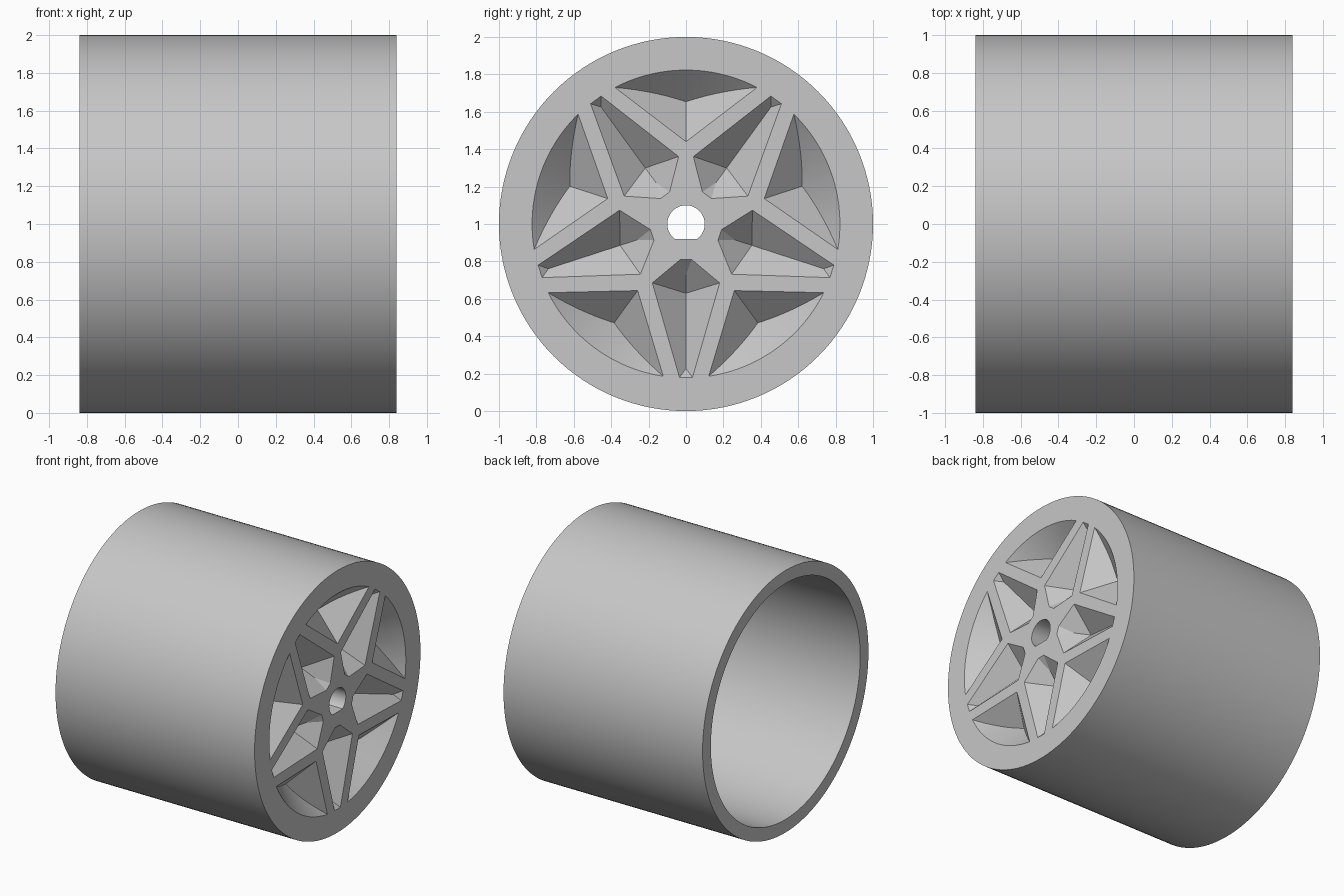
import bpy, bmesh
from math import sin, cos, tau, radians, hypot
from mathutils import Vector, Matrix

default_cube = bpy.data.objects.get("Cube")
if default_cube:
    bpy.data.objects.remove(default_cube, do_unlink=True)

FACE = 0.84          # x of the spoked face
PLATE = 0.2          # thickness of the spoked plate
OUTER, INNER = 1.0, 0.9
AXIS_Z = 1.0

grey = bpy.data.materials.new("light_grey")
grey.use_nodes = True
grey.diffuse_color = (0.57, 0.57, 0.57, 1)
grey.node_tree.nodes["Principled BSDF"].inputs["Base Color"].default_value = grey.diffuse_color


def make_object(name, bm):
    bmesh.ops.recalc_face_normals(bm, faces=bm.faces[:])
    mesh = bpy.data.meshes.new(name)
    bm.to_mesh(mesh)
    bm.free()
    obj = bpy.data.objects.new(name, mesh)
    obj.location.z = AXIS_Z
    bpy.context.collection.objects.link(obj)
    mesh.materials.append(grey)
    return obj


def add_pocket(target, outline, turn):
    """Pit with 45 degree walls that run in from a convex (y, z) outline."""
    bm = bmesh.new()
    size = Matrix.Diagonal((0.51, 4, 4, 1))
    bmesh.ops.create_cube(bm, size=1, matrix=Matrix.Translation((FACE - 0.245, 0, 0)) @ size)
    for (y0, z0), (y1, z1) in zip(outline, outline[1:] + outline[:1]):
        length = hypot(y1 - y0, z1 - z0)
        inward = Vector((1, (z0 - z1) / length, (y1 - y0) / length))
        cut = bmesh.ops.bisect_plane(bm, geom=bm.verts[:] + bm.edges[:] + bm.faces[:], dist=1e-6,
                                     plane_co=(FACE, y0, z0), plane_no=-inward, clear_outer=True)
        rim = [e for e in cut["geom_cut"] if isinstance(e, bmesh.types.BMEdge)]
        bmesh.ops.edgeloop_fill(bm, edges=rim)
    bmesh.ops.rotate(bm, verts=bm.verts[:], matrix=Matrix.Rotation(turn, 3, "X"))
    part = bpy.data.meshes.new("pocket_part")
    bmesh.ops.recalc_face_normals(bm, faces=bm.faces[:])
    bm.to_mesh(part)
    bm.free()
    target.from_mesh(part)
    bpy.data.meshes.remove(part)


# Cup shaped drum, turned around the x axis
bm = bmesh.new()
profile = [(FACE, 0), (FACE, OUTER), (-FACE, OUTER), (-FACE, INNER), (FACE - PLATE, INNER), (FACE - PLATE, 0)]
points = [bm.verts.new((x, 0, r)) for x, r in profile]
edges = [bm.edges.new(pair) for pair in zip(points, points[1:])]
bmesh.ops.spin(bm, geom=points + edges, axis=(1, 0, 0), cent=(0, 0, 0), angle=tau, steps=128, use_merge=True)
bmesh.ops.remove_doubles(bm, verts=bm.verts[:], dist=1e-5)
bmesh.ops.dissolve_limit(bm, angle_limit=0.001, verts=bm.verts[:], edges=bm.edges[:])
drum = make_object("wheel_drum", bm)

# Five rim pockets and five spoke pockets
half = radians(27.5)
steps = 28
arc = [(-0.823 * sin(a), 0.823 * cos(a)) for a in (half * (2 * i / steps - 1) for i in range(steps + 1))]
rim_pocket = [(0, 0.44)] + arc
side = [(0.035, -0.82), (0.18, -0.315), (0.03, -0.19)]
spoke_pocket = side + [(-y, z) for y, z in reversed(side)]
cutters = bmesh.new()
for k in range(5):
    add_pocket(cutters, rim_pocket, tau * k / 5)
    add_pocket(cutters, spoke_pocket, tau * k / 5)

# Shaft bore with one flat side
bore = [cutters.verts.new((FACE - 0.5, 0.1 * cos(tau * i / 48), max(0.1 * sin(tau * i / 48), -0.08)))
        for i in range(48)]
base = cutters.faces.new(bore)
pushed = bmesh.ops.extrude_face_region(cutters, geom=[base], use_keep_orig=True)["geom"]
bmesh.ops.translate(cutters, vec=(0.6, 0, 0), verts=[v for v in pushed if isinstance(v, bmesh.types.BMVert)])
cutter = make_object("pocket_cutter", cutters)
cutter.hide_render = True

# Cut the pockets and the bore, then smooth the round walls
cut = drum.modifiers.new("pockets", "BOOLEAN")
cut.operation = "DIFFERENCE"
cut.solver = "EXACT"
cut.object = cutter
bpy.ops.object.select_all(action="DESELECT")
drum.select_set(True)
bpy.context.view_layer.objects.active = drum
bpy.ops.object.modifier_apply(modifier=cut.name)
bpy.data.objects.remove(cutter, do_unlink=True)
bpy.ops.object.shade_smooth_by_angle(angle=radians(25))
